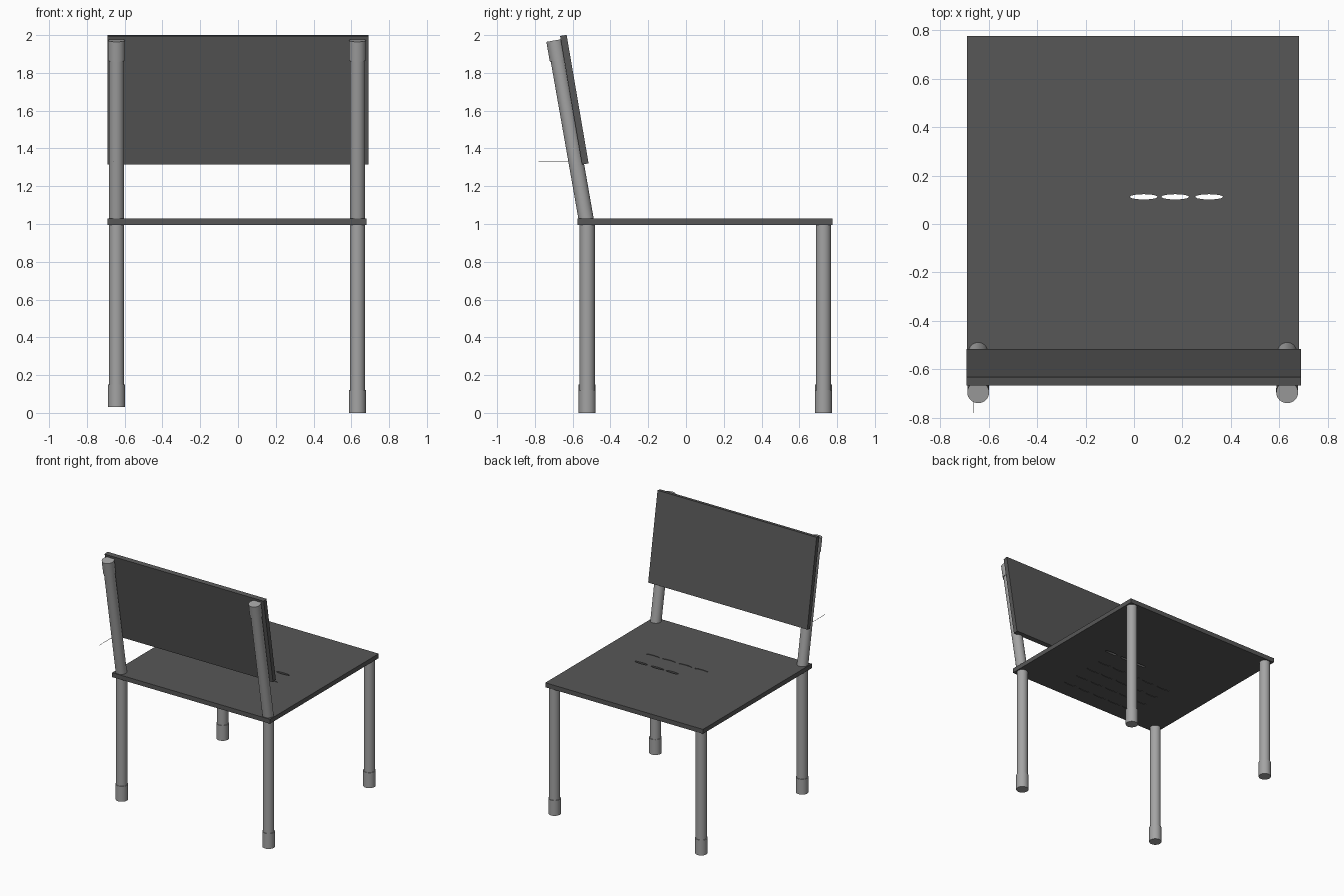
import bpy, bmesh, math
from mathutils import Vector, Matrix

if "Cube" in bpy.data.objects:
    bpy.data.objects.remove(bpy.data.objects["Cube"])

def material(name, v):
    m = bpy.data.materials.new(name)
    m.diffuse_color = (v, v, v, 1)
    m.use_nodes = True
    m.node_tree.nodes["Principled BSDF"].inputs["Base Color"].default_value = m.diffuse_color
    return m

DARK = material("dark grey board", 0.095)
METAL = material("grey metal", 0.37)

def finish(name, bm, mat):
    me = bpy.data.meshes.new(name)
    bm.to_mesh(me)
    bm.free()
    ob = bpy.data.objects.new(name, me)
    bpy.context.collection.objects.link(ob)
    if mat:
        me.materials.append(mat)
    return ob

def add_box(bm, lo, hi):
    lo, hi = Vector(lo), Vector(hi)
    m = Matrix.Translation((lo + hi) / 2) @ Matrix.Diagonal((*(hi - lo), 1))
    bmesh.ops.create_cube(bm, size=1, matrix=m)

def box(name, lo, hi, mat):
    bm = bmesh.new()
    add_box(bm, lo, hi)
    return finish(name, bm, mat)

def tube(name, a, b, r, mat):
    a, b = Vector(a), Vector(b)
    bm = bmesh.new()
    m = Matrix.Translation((a + b) / 2) @ (b - a).to_track_quat('Z', 'Y').to_matrix().to_4x4()
    bmesh.ops.create_cone(bm, cap_ends=True, segments=32, radius1=r, radius2=r,
                          depth=(b - a).length, matrix=m)
    ob = finish(name, bm, mat)
    bpy.ops.object.select_all(action='DESELECT')
    ob.select_set(True)
    bpy.context.view_layer.objects.active = ob
    bpy.ops.object.shade_smooth_by_angle(angle=math.radians(40))
    return ob

# Seat board
seat = box("seat", (-0.69, -0.575, 0.995), (0.68, 0.775, 1.03), DARK)

# Narrow slots: a few go right through, the others are shallow
def slot(bm, x, y, z0, z1, h):
    m = Matrix.Translation((x, y, (z0 + z1) / 2)) @ Matrix.Diagonal((0.058, h, 1, 1))
    bmesh.ops.create_cone(bm, cap_ends=True, segments=12, radius1=1, radius2=1,
                          depth=z1 - z0, matrix=m)

bm = bmesh.new()
for x in (0.04, 0.17, 0.31):
    slot(bm, x, 0.112, 0.95, 1.08, 0.011)
for x in (-0.11, 0.03, 0.17, 0.31):
    slot(bm, x, -0.035, 1.026, 1.08, 0.011)
for x in (-0.31, -0.17, -0.03, 0.11, 0.25):
    for y in (-0.43, -0.30, -0.17, -0.04):
        slot(bm, x, y, 0.95, 0.998, 0.012)
cutter = finish("slot_cutter", bm, None)
cutter.hide_render = True
cutter.hide_viewport = True
cut = seat.modifiers.new("slots", 'BOOLEAN')
cut.operation = 'DIFFERENCE'
cut.solver = 'EXACT'
cut.object = cutter

# Legs with foot sleeves, and leaning back posts with end sleeves
for side, x, floor in (("left", -0.643, 0.03), ("right", 0.632, 0.0)):
    for place, y in (("back", -0.523), ("front", 0.728)):
        tube(f"{place}_leg_{side}", (x, y, floor + 0.01), (x, y, 1.0), 0.04, METAL)
        tube(f"{place}_foot_{side}", (x, y, floor), (x, y, floor + 0.12), 0.045, METAL)
    low, top = Vector((x, -0.526, 1.01)), Vector((x, -0.695, 1.972))
    tube(f"back_post_{side}", low, top - (top - low) * 0.01, 0.04, METAL)
    tube(f"post_sleeve_{side}", low.lerp(top, 0.89), top, 0.045, METAL)

# Backrest board, leaning with the posts
back = box("backrest", (-0.692, -0.0175, 0), (0.69, 0.0175, 0.69), DARK)
back.location = (0, -0.533, 1.318)
back.rotation_euler = (math.radians(9.7), 0, 0)

# Hair-thin pin behind the left post
box("thin_pin", (-0.662, -0.78, 1.329), (-0.66, -0.56, 1.331), METAL)
